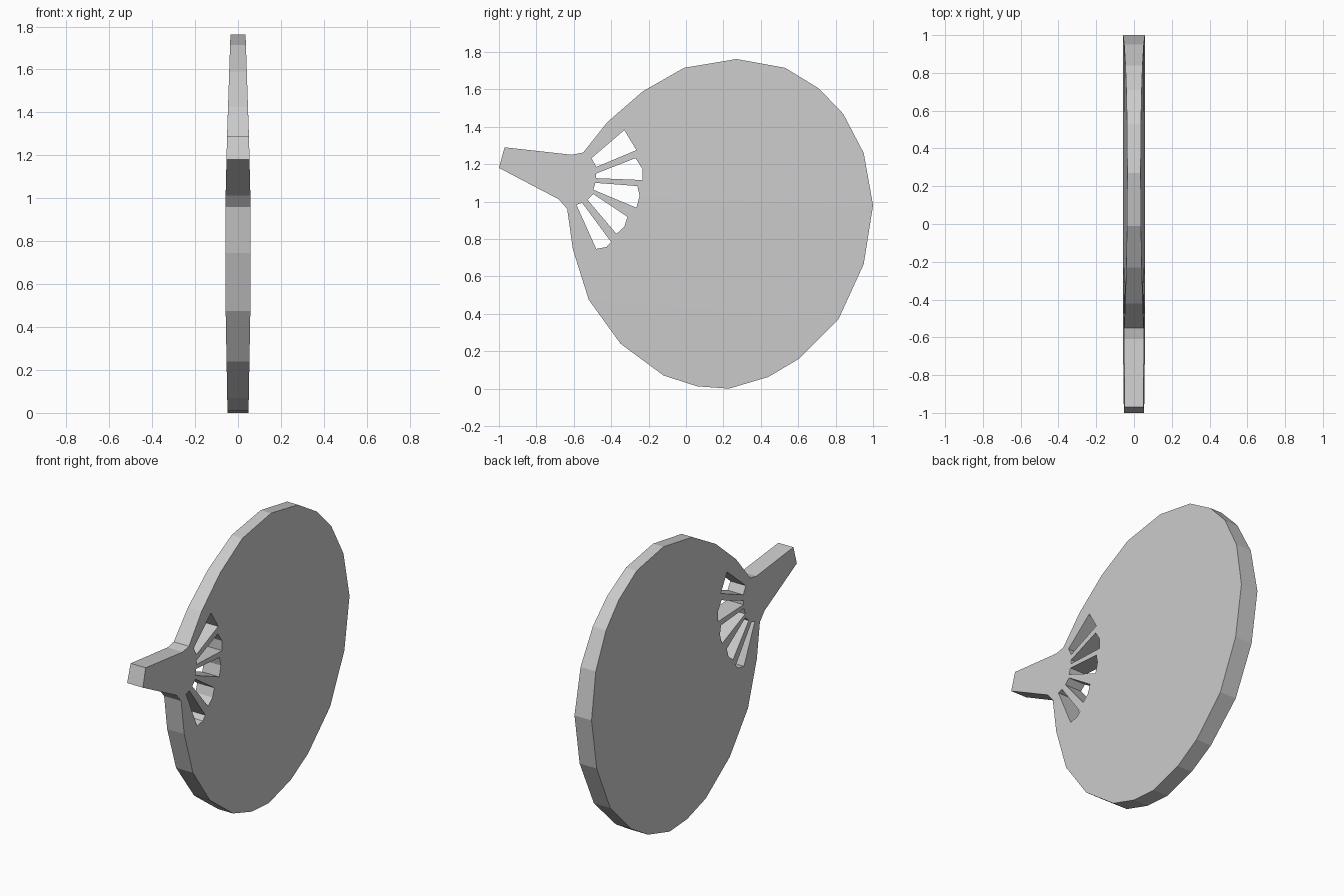
import bpy, bmesh

if "Cube" in bpy.data.objects:
    bpy.data.objects.remove(bpy.data.objects["Cube"])

# Outline of the fan blade and handle, as (y, z)
outline = [(-1, 1.18), (-.97, 1.29), (-.61, 1.25), (-.55, 1.262), (-.42, 1.425),
           (-.23, 1.59), (-.01, 1.715), (.27, 1.762), (.53, 1.715), (.71, 1.605),
           (.84, 1.47), (.95, 1.26), (1, .98), (.95, .665), (.815, .37),
           (.605, .16), (.44, .062), (.23, 0), (.06, .012), (-.12, .07),
           (-.35, .24), (-.52, .475), (-.605, .745), (-.635, .96), (-.68, 1.012)]

# Five slots radiating from the handle
slots = [
    [(-.33, 1.382), (-.265, 1.275), (-.48, 1.185), (-.505, 1.232)],
    [(-.27, 1.232), (-.233, 1.175), (-.233, 1.115), (-.48, 1.125), (-.48, 1.15)],
    [(-.26, 1.083), (-.248, 1.03), (-.265, .967), (-.495, 1.063), (-.485, 1.1)],
    [(-.313, .918), (-.33, .865), (-.372, .827), (-.527, 1.01), (-.495, 1.04)],
    [(-.4, .783), (-.425, .757), (-.48, .747), (-.586, .983), (-.555, .993)],
]


def half_thickness(z):
    # Plate is thickest around mid height and thins towards the top
    stops = [(0, .049), (.5, .058), (1.0, .058), (1.29, .051), (1.77, .035)]
    for (z0, t0), (z1, t1) in zip(stops, stops[1:]):
        if z <= z1:
            return t0 + (t1 - t0) * (z - z0) / (z1 - z0)
    return stops[-1][1]


# Filled profile with holes, extruded
curve = bpy.data.curves.new("fan_profile", 'CURVE')
curve.dimensions = '2D'
curve.fill_mode = 'BOTH'
curve.extrude = 1
for loop in [outline] + slots:
    spline = curve.splines.new('POLY')
    spline.points.add(len(loop) - 1)
    for point, (y, z) in zip(spline.points, loop):
        point.co = (y, z, 0, 1)
    spline.use_cyclic_u = True
fan = bpy.data.objects.new("hand_fan", curve)
bpy.context.collection.objects.link(fan)
bpy.context.view_layer.objects.active = fan
fan.select_set(True)
bpy.ops.object.convert(target='MESH')
fan = bpy.context.object

# Stand the plate upright and taper its thickness
bm = bmesh.new()
bm.from_mesh(fan.data)
bmesh.ops.remove_doubles(bm, verts=bm.verts, dist=1e-4)
for v in bm.verts:
    y, z, side = v.co
    v.co = (side * half_thickness(z), y, z)
bmesh.ops.recalc_face_normals(bm, faces=bm.faces)
for f in bm.faces:
    f.smooth = False
bm.to_mesh(fan.data)
bm.free()
fan.name = "hand_fan"
